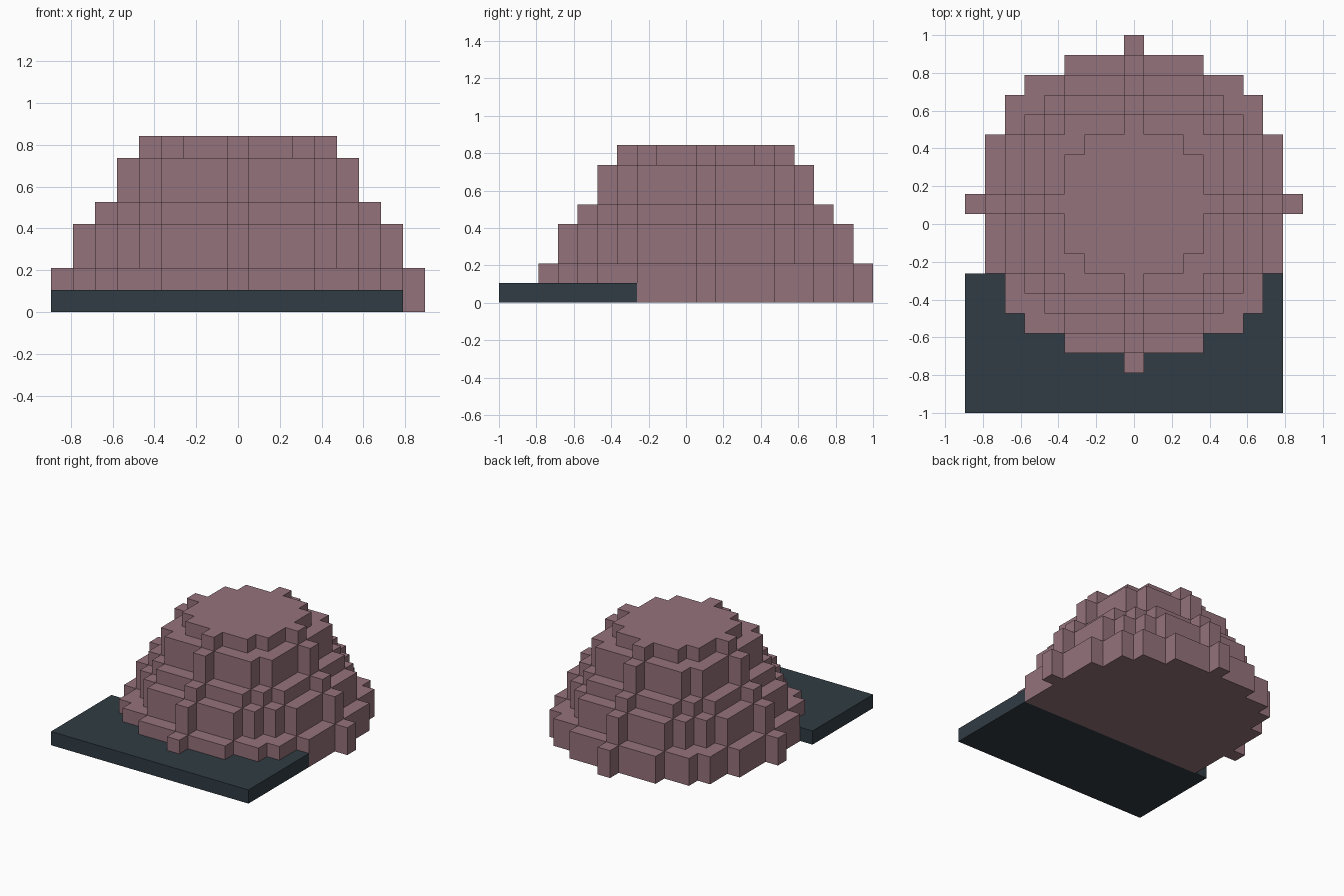
import bpy, bmesh
from mathutils import Vector

if "Cube" in bpy.data.objects:
    bpy.data.objects.remove(bpy.data.objects["Cube"])

U = 2 / 19                                   # edge of one block
TIERS = [8, 8, 7, 7, 6, 5, 5, 4]             # dome radius in blocks, per layer
CENTRE_Y = 1                                 # dome sits one block behind centre


def material(name, rgb):
    mat = bpy.data.materials.new(name)
    mat.diffuse_color = (*rgb, 1)
    mat.use_nodes = True
    mat.node_tree.nodes["Principled BSDF"].inputs["Base Color"].default_value = mat.diffuse_color
    return mat


def build_blocks(name, cells, solid, mat):
    """Skin a set of blocks, leaving out faces buried against other blocks."""
    bm = bmesh.new()
    for cell in cells:
        centre = Vector((cell[0], cell[1], cell[2] + 0.5))
        for axis in range(3):
            for sign in (-1, 1):
                side = list(cell)
                side[axis] += sign
                if tuple(side) in solid:
                    continue
                n, a, b = Vector(), Vector(), Vector()
                n[axis] = sign / 2
                a[(axis + 1) % 3] = 0.5
                b[(axis + 2) % 3] = 0.5 * sign
                corners = (-a - b, a - b, a + b, b - a)
                bm.faces.new([bm.verts.new((centre + n + c) * U) for c in corners])
    bmesh.ops.remove_doubles(bm, verts=bm.verts, dist=U / 100)
    # Merge flat neighbouring squares into large faces
    bmesh.ops.dissolve_limit(bm, angle_limit=0.01, verts=bm.verts, edges=bm.edges)
    mesh = bpy.data.meshes.new(name)
    bm.to_mesh(mesh)
    bm.free()
    mesh.materials.append(mat)
    obj = bpy.data.objects.new(name, mesh)
    bpy.context.collection.objects.link(obj)


# Flat slab under the front of the dome
slab = {(x, y, 0) for x in range(-8, 8) for y in range(-9, -2)}

# Stepped dome: one block disc per layer, cut away where the slab lies
dome = {(x, y + CENTRE_Y, z)
        for z, r in enumerate(TIERS)
        for x in range(-r, r + 1) for y in range(-r, r + 1)
        if x * x + y * y <= r * r} - slab

solid = slab | dome
build_blocks("stepped_dome", dome, solid, material("dusty_rose", (0.30, 0.17, 0.20)))
build_blocks("front_slab", slab, solid, material("dark_slate", (0.030, 0.045, 0.056)))
